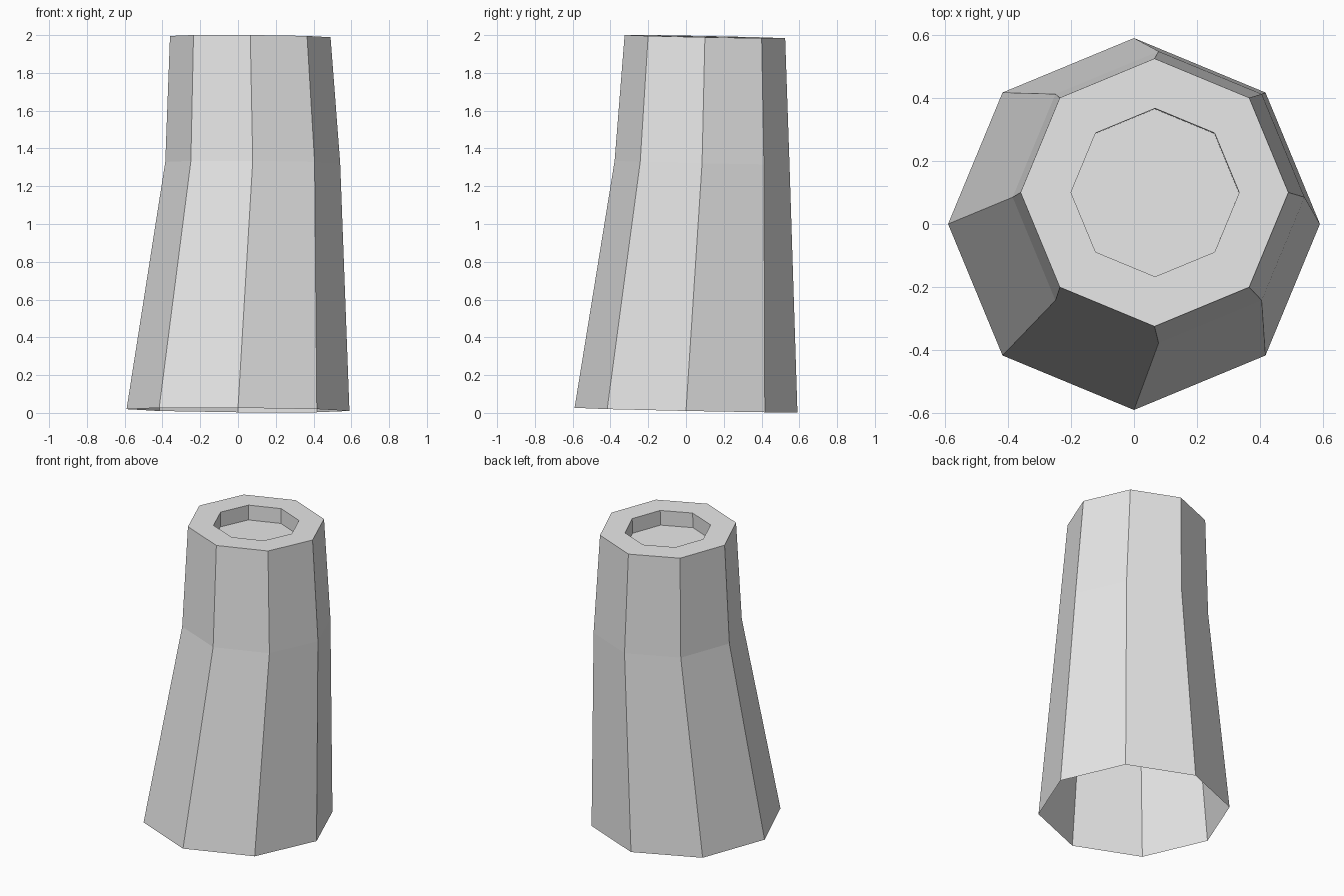
import bpy
import bmesh
from math import cos, sin, tau

cube = bpy.data.objects.get("Cube")
if cube:
    bpy.data.objects.remove(cube, do_unlink=True)

SIDES = 8
TILT_X, TILT_Y = -0.008, -0.02

# One plain grey material
grey = bpy.data.materials.new("light grey")
grey.use_nodes = True
color = (0.8, 0.8, 0.8, 1)
grey.diffuse_color = color
grey.node_tree.nodes["Principled BSDF"].inputs["Base Color"].default_value = color

bm = bmesh.new()


def ring(cx, cy, z, radius):
    """Slightly tilted octagon of vertices."""
    verts = []
    for i in range(SIDES):
        dx = radius * cos(tau * i / SIDES)
        dy = radius * sin(tau * i / SIDES)
        verts.append(bm.verts.new((cx + dx, cy + dy, z + TILT_X * dx + TILT_Y * dy)))
    return verts


def bridge(lower, upper):
    for i in range(SIDES):
        j = (i + 1) % SIDES
        bm.faces.new((lower[i], lower[j], upper[j], upper[i]))


# Open foot, bend, shoulder, recess rim and recess floor
rings = [
    ring(0, 0, 0.015, 0.59),
    ring(0.078, 0.085, 1.325, 0.463),
    ring(0.065, 0.1, 1.992, 0.425),
    ring(0.067, 0.1, 1.992, 0.267),
    ring(0.066, 0.098, 1.892, 0.267),
]
for lower, upper in zip(rings, rings[1:]):
    bridge(lower, upper)
bm.faces.new(rings[-1])

mesh = bpy.data.meshes.new("leaning_column")
bm.to_mesh(mesh)
bm.free()
mesh.materials.append(grey)
column = bpy.data.objects.new("leaning_column", mesh)
bpy.context.collection.objects.link(column)
